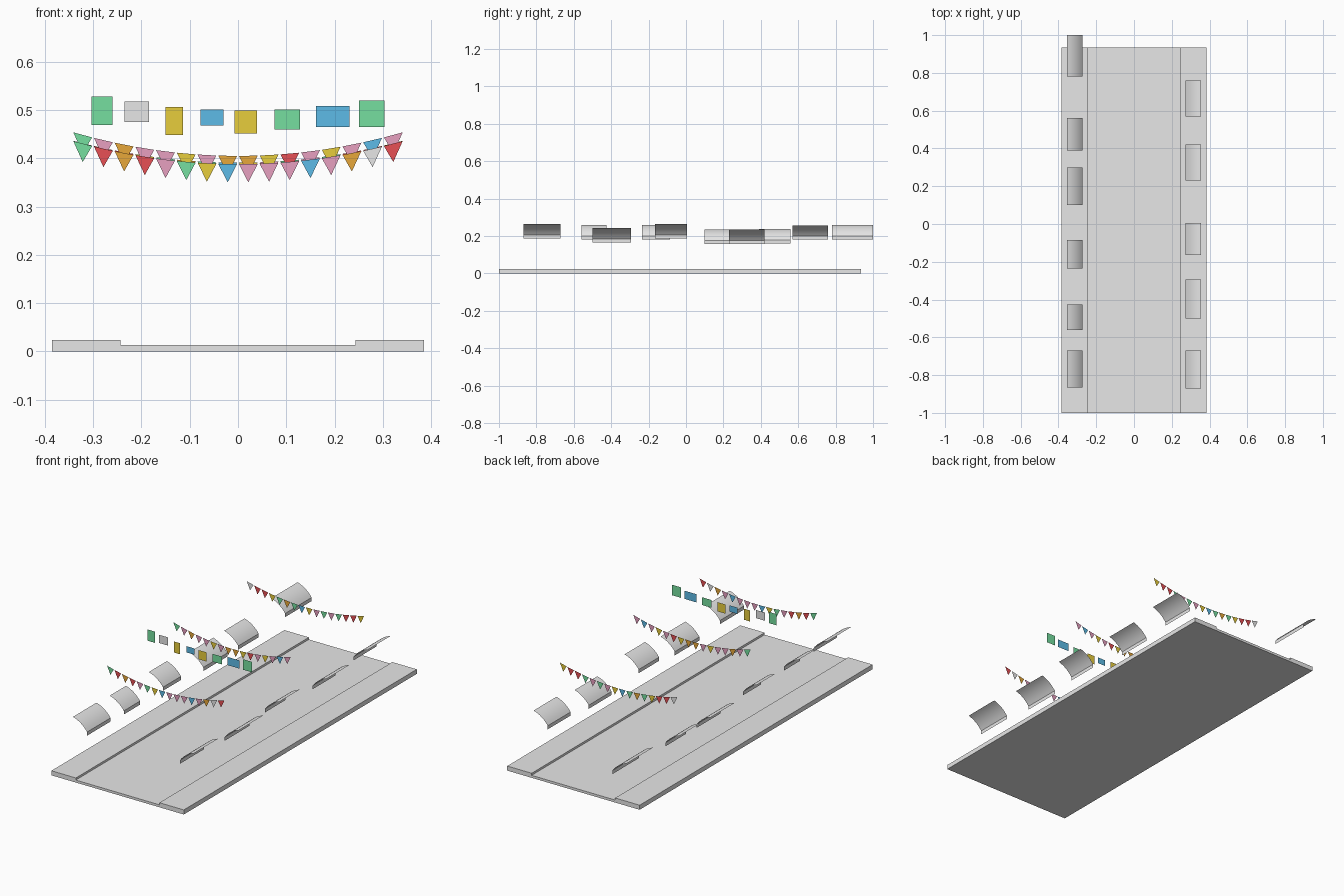
import bpy

cube = bpy.data.objects.get("Cube")
if cube:
    bpy.data.objects.remove(cube)


def material(name, rgb):
    m = bpy.data.materials.new(name)
    m.use_nodes = True
    m.diffuse_color = (*rgb, 1)
    m.node_tree.nodes["Principled BSDF"].inputs["Base Color"].default_value = (*rgb, 1)
    return m


# One letter per colour, used to spell out each row of flags
PALETTE = {
    "w": material("pale_grey", (0.8, 0.8, 0.8)),
    "g": material("green", (0.18, 0.74, 0.35)),
    "b": material("blue", (0.11, 0.5, 0.8)),
    "y": material("yellow", (0.8, 0.61, 0.045)),
    "p": material("pink", (0.8, 0.35, 0.53)),
    "r": material("red", (0.8, 0.08, 0.09)),
    "o": material("orange", (0.8, 0.39, 0.042)),
}
KEYS = list(PALETTE)


def make_object(name, verts, faces, colours=None):
    mesh = bpy.data.meshes.new(name)
    mesh.from_pydata(verts, [], faces)
    if colours:
        for m in PALETTE.values():
            mesh.materials.append(m)
        for poly, key in zip(mesh.polygons, colours):
            poly.material_index = KEYS.index(key)
    else:
        mesh.materials.append(PALETTE["w"])
    obj = bpy.data.objects.new(name, mesh)
    bpy.context.collection.objects.link(obj)
    return obj


# Street slab: road with a raised pavement on each side
def street(y0, y1):
    half = [(0.243, 0.013), (0.243, 0.024), (0.385, 0.024), (0.385, 0)]
    profile = half + [(-x, z) for x, z in reversed(half)]
    n = len(profile)
    verts = [(x, y, z) for y in (y0, y1) for x, z in profile]
    faces = [(i, i + n, (i + 1) % n + n, (i + 1) % n) for i in range(n)]
    faces += [tuple(range(n)), tuple(reversed(range(n, 2 * n)))]
    return make_object("street", verts, faces)


street(-1, 0.935)


# Awnings: a bulging canopy that falls towards the road, with a hanging valance
def awning(name, side, y0, y1, top, steps=8):
    profile = []
    for i in range(steps + 1):
        t = i / steps
        out = 2 * t * (1 - t) * 0.05 + t * t * 0.082
        drop = 2 * t * (1 - t) * 0.014 + t * t * 0.058
        profile.append((side * (0.354 - out), top - drop))
    profile.append((profile[-1][0], top - 0.077))
    verts = [(x, y, z) for x, z in profile for y in (y0, y1)]
    faces = []
    for i in range(0, 2 * len(profile) - 2, 2):
        quad = (i, i + 2, i + 3, i + 1)
        faces.append(quad if side < 0 else quad[::-1])
    obj = make_object(name, verts, faces)
    bpy.ops.object.select_all(action="DESELECT")
    obj.select_set(True)
    bpy.context.view_layer.objects.active = obj
    bpy.ops.object.shade_smooth_by_angle(angle=0.5)


# Each entry is the start, end and top height of one awning
LEFT = [(-0.87, -0.67, 0.264), (-0.5, -0.295, 0.243), (-0.165, 0.005, 0.264),
        (0.23, 0.42, 0.235), (0.57, 0.76, 0.257)]
RIGHT = [(-0.865, -0.67, 0.264), (-0.56, -0.425, 0.259), (-0.235, -0.085, 0.259),
         (0.1, 0.3, 0.235), (0.39, 0.56, 0.237), (0.78, 1.0, 0.259)]
for label, side, row in (("left", 1, LEFT), ("right", -1, RIGHT)):
    for i, (y0, y1, top) in enumerate(row, 1):
        awning(f"{label}_awning_{i}", side, y0, y1, top)


# Bunting: triangular pennants along a sagging line
def bunting(name, y, middle, sag, colours):
    def line(x):
        return middle + sag * x * x

    verts, faces = [], []
    for i in range(len(colours)):
        x = (i - (len(colours) - 1) / 2) * 0.0429
        a, b = x - 0.0195, x + 0.0195
        verts += [(a, y, line(a)), (x, y, line(x) - 0.038), (b, y, line(b))]
        faces.append((3 * i, 3 * i + 1, 3 * i + 2))
    make_object(name, verts, faces, colours)


bunting("front_bunting", -0.6, 0.388, 0.41, "grorpgybpppbpowr")
bunting("middle_bunting", -0.05, 0.405, 0.42, "gpopрypooyrpypbp".replace("р", "p"))
bunting("back_bunting", 0.56, 0.391, 0.39, "wrrygogbypgpgrry")

# Laundry row: square cloths as centre, width, top and bottom
CLOTHS = [(-0.282, 0.044, 0.528, 0.469), (-0.21, 0.051, 0.518, 0.475),
          (-0.132, 0.036, 0.506, 0.448), (-0.054, 0.047, 0.501, 0.468),
          (0.016, 0.046, 0.499, 0.451), (0.102, 0.053, 0.501, 0.46),
          (0.196, 0.069, 0.508, 0.465), (0.277, 0.053, 0.52, 0.465)]
verts, faces = [], []
for x, w, top, bottom in CLOTHS:
    k = len(verts)
    verts += [(x - w / 2, -0.318, bottom), (x + w / 2, -0.318, bottom),
              (x + w / 2, -0.318, top), (x - w / 2, -0.318, top)]
    faces.append((k, k + 1, k + 2, k + 3))
make_object("cloth_row", verts, faces, "gwybygbg")
